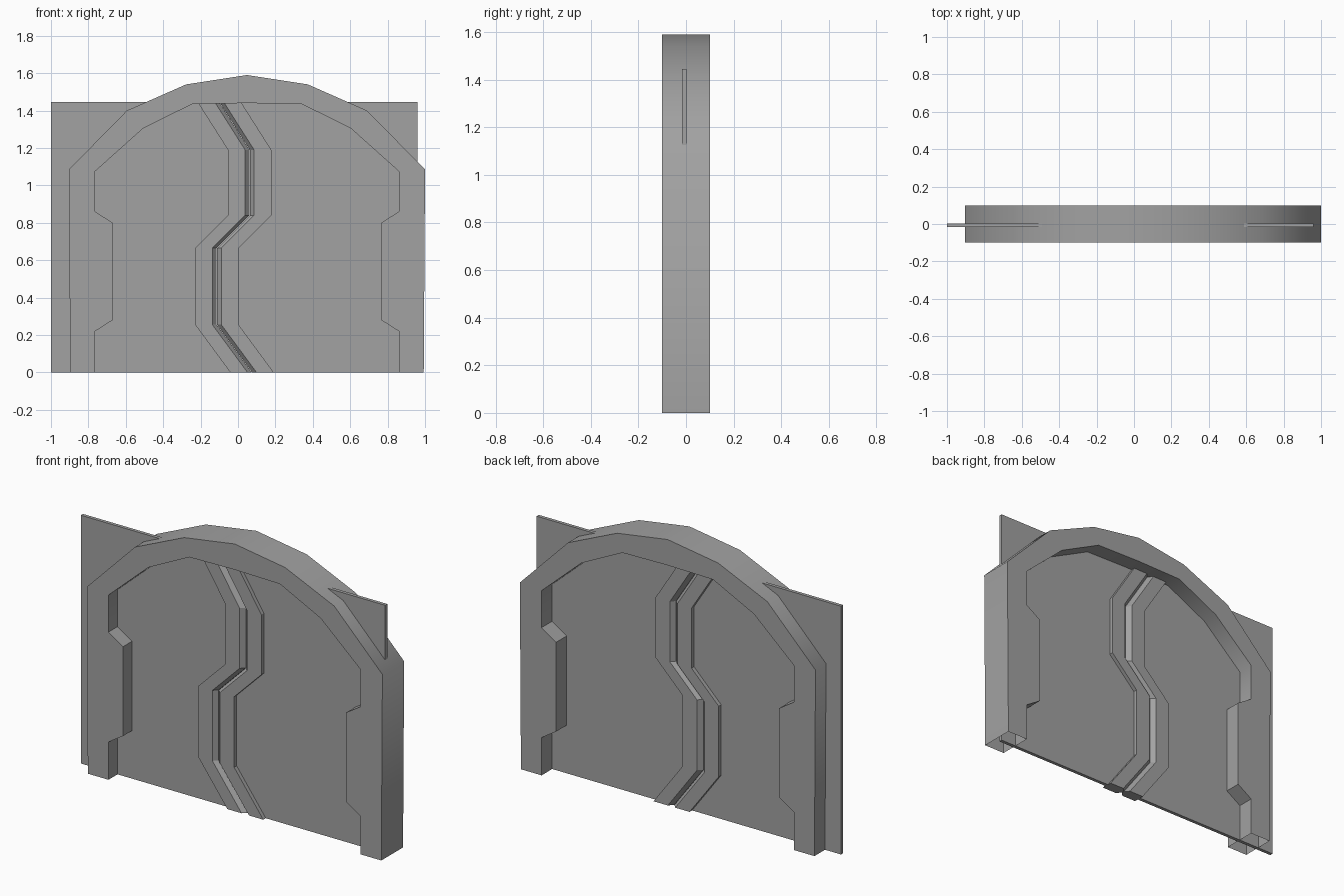
import bpy
import bmesh
import math

cube = bpy.data.objects.get("Cube")
if cube:
    bpy.data.objects.remove(cube, do_unlink=True)

# One plain grey for everything
grey = bpy.data.materials.new("plain grey")
grey.use_nodes = True
colour = (0.36, 0.36, 0.36, 1.0)
grey.diffuse_color = colour
bsdf = next(n for n in grey.node_tree.nodes if n.type == "BSDF_PRINCIPLED")
bsdf.inputs["Base Color"].default_value = colour
bsdf.inputs["Roughness"].default_value = 0.8


def finish(bm, name, angle):
    bmesh.ops.recalc_face_normals(bm, faces=bm.faces[:])
    mesh = bpy.data.meshes.new(name)
    bm.to_mesh(mesh)
    bm.free()
    mesh.materials.append(grey)
    obj = bpy.data.objects.new(name, mesh)
    bpy.context.scene.collection.objects.link(obj)
    bpy.ops.object.select_all(action="DESELECT")
    obj.select_set(True)
    bpy.context.view_layer.objects.active = obj
    bpy.ops.object.shade_smooth_by_angle(angle=math.radians(angle))
    return obj


def loft(rings, closed_ends=True):
    """Skin a list of equal closed cross-sections."""
    bm = bmesh.new()
    loops = [[bm.verts.new(p) for p in ring] for ring in rings]
    n = len(loops[0])
    for a, b in zip(loops, loops[1:]):
        for i in range(n):
            j = (i + 1) % n
            bm.faces.new((a[i], a[j], b[j], b[i]))
    if closed_ends:
        bm.faces.new(loops[0])
        bm.faces.new(loops[-1])
    return bm


def prism(outline, y0, y1):
    """Extrude an (x, z) outline from y0 to y1."""
    return loft([[(x, y, z) for x, z in outline] for y in (y0, y1)])


# Arched frame, described as one half about its own centre line
MID = 0.048
outer = [(0.945, 0), (0.952, 1.085), (0.642, 1.40), (0.325, 1.54)]
inner = [(0.292, 1.435), (0.555, 1.305), (0.812, 1.075), (0.812, 0.86),
         (0.718, 0.80), (0.718, 0.28), (0.812, 0.22), (0.812, 0)]
outline = [(MID + x, z) for x, z in outer] + [(MID, 1.59)]
outline += [(MID - x, z) for x, z in reversed(outer)]
outline += [(MID - x, z) for x, z in reversed(inner)] + [(MID, 1.44)]
outline += [(MID + x, z) for x, z in inner]
bm = prism(outline, -0.1, 0.1)
# Post feet are open underneath
feet = [f for f in bm.faces if all(v.co.z < 0.001 for v in f.verts)]
bmesh.ops.delete(bm, geom=feet, context="FACES_ONLY")
finish(bm, "arched_frame", 50)

# Zigzag seam where the two door leaves meet, (x, z) from the top down
seam = [(-0.10, 1.445), (0.062, 1.19), (0.062, 0.84),
        (-0.113, 0.665), (-0.113, 0.255), (0.075, 0)]
DOOR_Y = -0.007

for side, edge, name in ((-1, -1.0, "right_door"), (1, 0.96, "left_door")):
    # Thin sliding leaf, ending inside its edge band
    leaf = [(x + side * 0.06, z) for x, z in seam]
    leaf += [(edge, 0), (edge, 1.445)]
    finish(prism(leaf, DOOR_Y - 0.01, DOOR_Y + 0.01), name + "_leaf", 20)

    # Thick edge band, bevelled to a blunt point along the seam
    section = [(0.116, -0.033), (0.024, -0.033), (0.001, -0.008),
               (0.001, 0.008), (0.024, 0.033), (0.116, 0.033)]
    rings = [[(x + side * dx, DOOR_Y + dy, z) for dx, dy in section]
             for x, z in seam]
    finish(loft(rings), name + "_edge_band", 20)
